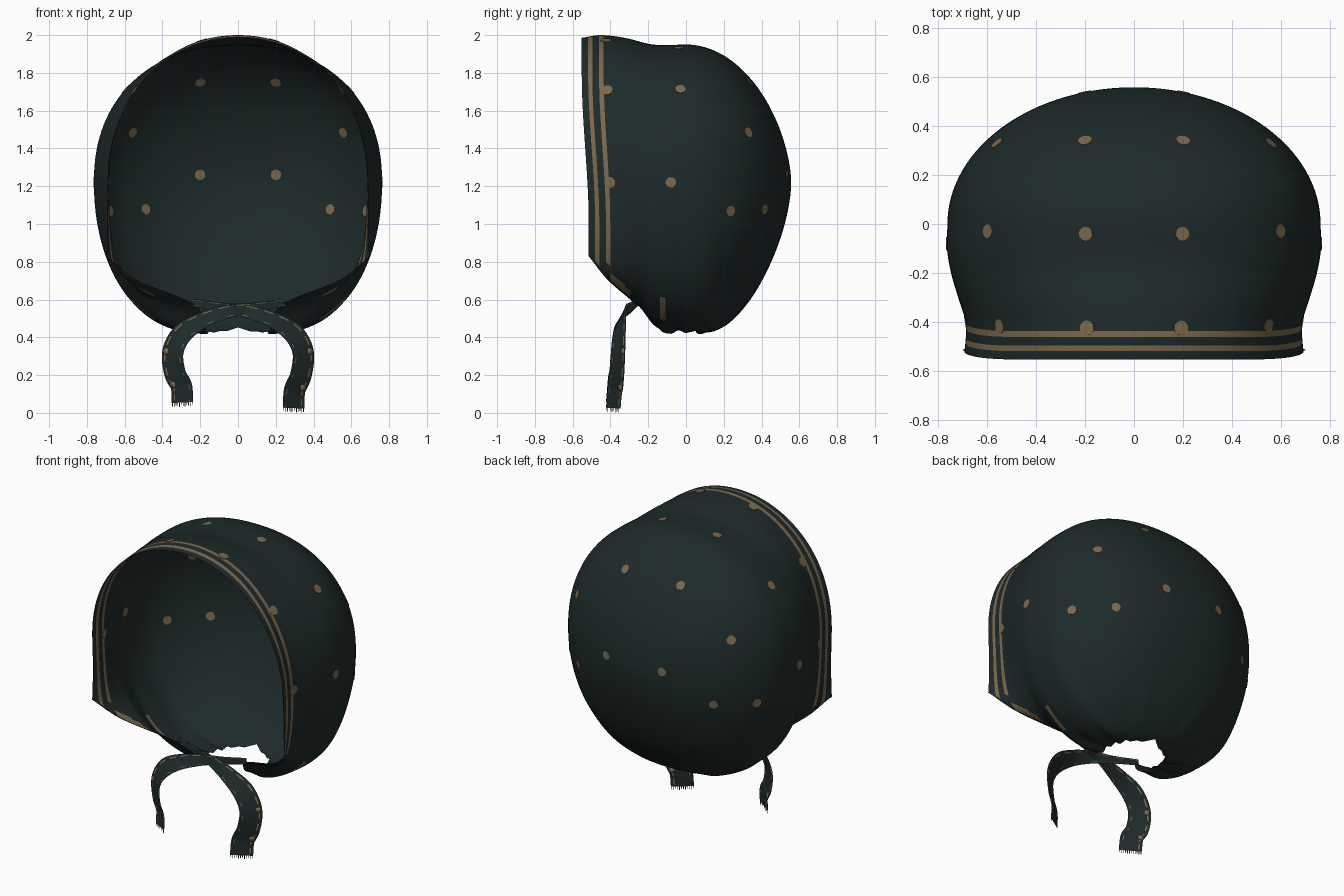
import bpy, bmesh, math
from mathutils import Vector, Matrix
from mathutils.bvhtree import BVHTree

if "Cube" in bpy.data.objects:
    bpy.data.objects.remove(bpy.data.objects["Cube"], do_unlink=True)


def material(name, rgb):
    m = bpy.data.materials.new(name)
    m.use_nodes = True
    m.diffuse_color = (*rgb, 1)
    bsdf = m.node_tree.nodes["Principled BSDF"]
    bsdf.inputs["Base Color"].default_value = (*rgb, 1)
    bsdf.inputs["Roughness"].default_value = 0.9
    return m


DARK = material("dark green cloth", (0.013, 0.023, 0.023))
TAN = material("tan print", (0.2, 0.14, 0.075))


def finish(bm, name, smooth=True):
    me = bpy.data.meshes.new(name)
    bm.to_mesh(me)
    bm.free()
    ob = bpy.data.objects.new(name, me)
    bpy.context.collection.objects.link(ob)
    me.materials.append(DARK)
    me.materials.append(TAN)
    for p in me.polygons:
        p.use_smooth = smooth


def spline(keys, t):
    """Smooth interpolation of (t, value) keys."""
    t = min(max(t, keys[0][0]), keys[-1][0])
    i = max(k for k in range(len(keys) - 1) if keys[k][0] <= t)

    def slope(k):
        a, b = keys[max(k - 1, 0)], keys[min(k + 1, len(keys) - 1)]
        return (b[1] - a[1]) / (b[0] - a[0])
    (t0, v0), (t1, v1) = keys[i], keys[i + 1]
    h = t1 - t0
    u = (t - t0) / h
    return ((2*u**3 - 3*u*u + 1) * v0 + (3*u*u - 2*u**3) * v1
            + h * ((u**3 - 2*u*u + u) * slope(i) + (u**3 - u*u) * slope(i + 1)))


def ramp(x):
    x = min(max(x, 0), 1)
    return x * x * (3 - 2 * x)


# Cross-section measures along the depth of the hood
WIDTH = [(-.515, .69), (-.4, .685), (-.3, .715), (-.2, .745), (-.1, .762), (0, .76)]
TOP = [(-.515, 1.985), (-.42, 2.0), (-.3, 1.985), (-.17, 1.95), (0, 1.95)]
EDGE_X = [(-.515, .7), (-.42, .55), (-.3, .29), (-.24, .21), (-.17, .17),
          (0, .18), (.1, .15), (.19, 0)]
EDGE_Z = [(-.515, .83), (-.42, .71), (-.3, .605), (-.24, .56), (-.17, .47),
          (-.12, .43), (0, .43), (.2, .39), (.34, .4), (.5, .43)]
MID, DEPTH = 1.22, .557
COLS = 32


def section(y):
    """Half cross-section from the crown down to the lower edge."""
    c = math.sqrt(max(0, 1 - (y / DEPTH) ** 2)) if y > 0 else 1
    w = spline(WIDTH, y) * c
    top = (spline(TOP, y) - MID) * c ** 1.2
    low = (MID - spline(EDGE_Z, y)) * c ** 1.2
    ex = spline(EDGE_X, y) if y < .19 else 0
    front = ramp((-.1 - y) / .3)
    arch, jowl = .9 + .06 * front, .85 - .25 * front
    pts = []
    for i in range(2 * COLS + 1):
        a = (i % COLS if i < 2 * COLS else COLS) / COLS * math.pi / 2
        s, k = math.sin(a), max(math.cos(a), 0)
        if i < COLS:
            x, z = w * s ** arch, MID + top * k ** arch
        else:
            x, z = ex + (w - ex) * k ** jowl, MID - low * s ** .97
        yy = y - .037 * ramp((z - 1) / .8) * ramp((-.1 - y) / .35)
        # gathers around the neck
        r = .012 * math.sin(15 * math.atan2(x, y)) * ramp((.78 - z) / .3)
        r *= ramp((y + .35) / .15) * ramp(x / .1)
        pts.append(Vector((x * (1 + r), yy + r * (y > 0), z + r * .7)))
    return pts


# Hood: rows follow the hem, then the crown, then the rounded back
hem = [-.515, -.481, -.459, -.424, -.401]
rows = hem + [-.401 + .401 * i / 26 for i in range(1, 27)]
rows += [DEPTH * math.sin(math.pi / 2 * i / 44) for i in range(1, 45)]

bm = bmesh.new()
grid = []
for y in rows:
    half = section(y)
    full = [Vector((-p.x, p.y, p.z)) for p in reversed(half[1:])] + half
    grid.append([bm.verts.new(p) for p in full])
for r in range(len(rows) - 1):
    for c in range(4 * COLS):
        f = bm.faces.new((grid[r][c], grid[r][c + 1], grid[r + 1][c + 1], grid[r + 1][c]))
        # printed hem stripes, jaw streak and neck streak
        m = f.calc_center_median()
        rise = m.z - spline(EDGE_Z, m.y)
        jaw = -.4 < m.y < -.29 and .012 < rise < .05
        neck = -.14 < m.y < -.105 and .49 < m.z < .61
        stripe = r in (1, 3) and m.z > .79
        f.material_index = int(stripe or jaw or neck)
bmesh.ops.remove_doubles(bm, verts=bm.verts, dist=.0004)
bmesh.ops.recalc_face_normals(bm, faces=bm.faces)
hood_surface = BVHTree.FromBMesh(bm)
finish(bm, "hood")


def add_dot(bm, p, n, radius):
    m = Matrix.Translation(p) @ n.to_track_quat('Z', 'Y').to_matrix().to_4x4()
    res = bmesh.ops.create_cone(bm, cap_ends=True, segments=14, radius1=radius,
                                radius2=radius, depth=.005, matrix=m)
    for v in res["verts"]:
        for f in v.link_faces:
            f.material_index = 1


# Printed dots, mirrored left and right
DOTS = [(.2, .53, 1.26), (.2, .34, 1.75), (.55, .32, 1.48), (.48, .4, 1.08),
        (.67, .23, 1.07), (.76, -.08, 1.22), (.58, -.03, 1.7), (.2, -.04, 1.95)]
HEM_DOTS = [(.2, -.422, 2), (.58, -.422, 1.73), (.69, -.405, 1.22)]
bm = bmesh.new()
for places, radius in ((DOTS, .028), (HEM_DOTS, .03)):
    for x, y, z in places:
        for side in (1, -1):
            p, n, _, _ = hood_surface.find_nearest(Vector((x * side, y, z)))
            add_dot(bm, p, n, radius)
finish(bm, "hood_dots", smooth=False)

# Ties: ribbons that cross under the chin and hang down
PATH = [(-.25, -.255, .585), (-.1, -.285, .56), (.06, -.32, .535), (.19, -.345, .49),
        (.295, -.355, .42), (.345, -.36, .32), (.333, -.367, .2), (.3, -.377, .12),
        (.295, -.385, .025)]
HALF = [(0, .02), (1, .025), (2, .038), (3, .052), (4, .066), (8, .069)]
ACROSS = [-1, -.75, -.67, -.3, .3, .65, .78, 1]
STEPS = 64


def path_point(t):
    return Vector([spline([(i, p[k]) for i, p in enumerate(PATH)], t) for k in range(3)])


def make_tie(name, side, lift, gap):
    bm = bmesh.new()
    lines = []
    for i in range(STEPS + 1):
        t = 8 * i / STEPS
        p = path_point(t)
        d = path_point(min(t + .05, 8)) - path_point(max(t - .05, 0))
        out = Vector((-d.z, 0, d.x)).normalized()
        tilt = Vector((0, .68 * ramp((t - 1) / 2), 0))
        out = (out + tilt).normalized() * spline(HALF, t)
        p += Vector((0, gap * ramp((4 - t) / 2), lift * ramp((t - 5) / 3)))
        line = [p + out * a for a in ACROSS]
        lines.append([bm.verts.new((v.x * side, v.y, v.z)) for v in line])
    for i in range(STEPS):
        for c in range(len(ACROSS) - 1):
            f = bm.faces.new((lines[i][c], lines[i][c + 1], lines[i + 1][c + 1], lines[i + 1][c]))
            f.material_index = int((c == 5 and i % 5 < 3) or (c == 1 and i % 7 < 2))
    # printed dots on the hanging part
    bm.normal_update()
    for i in (40, 53):
        v = lines[i][5]
        add_dot(bm, v.co.copy(), v.normal.copy(), .018)
    # frayed threads at the end
    a, b = lines[-1][0].co.copy(), lines[-1][-1].co.copy()
    for i in range(12):
        q = a.lerp(b, (i + .5) / 12)
        w = (b - a) / 60
        drop = Vector((0, 0, -.014 - .008 * (i * 5 % 3) / 2))
        bm.faces.new([bm.verts.new(v) for v in (q - w, q + w, q + w + drop, q - w + drop)])
    finish(bm, name)


make_tie("left_tie", 1, 0, 0)
make_tie("right_tie", -1, .03, -.012)
